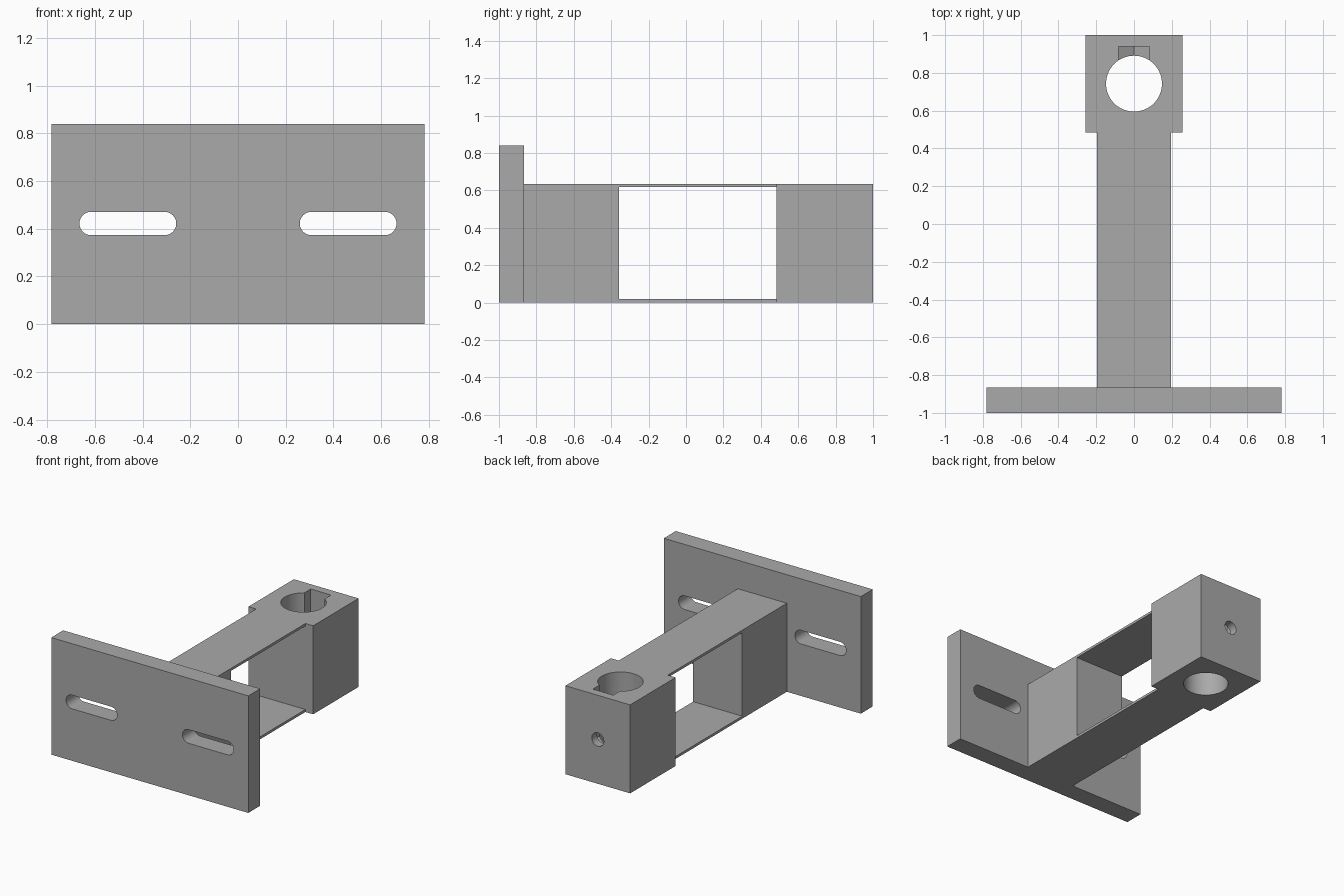
import bpy, bmesh, math
from mathutils import Vector

cube = bpy.data.objects.get("Cube")
if cube:
    bpy.data.objects.remove(cube, do_unlink=True)

grey = bpy.data.materials.new("plain grey")
grey.use_nodes = True
colour = (0.4, 0.4, 0.4, 1)
grey.diffuse_color = colour
grey.node_tree.nodes["Principled BSDF"].inputs["Base Color"].default_value = colour


def prism(name, outline, start, end, axis="z"):
    """Extrude an xy outline along z, or an xz outline along y."""
    def place(u, v, d):
        return Vector((u, v, d)) if axis == "z" else Vector((u, d, v))
    bm = bmesh.new()
    face = bm.faces.new([bm.verts.new(place(u, v, start)) for u, v in outline])
    side = bmesh.ops.extrude_face_region(bm, geom=[face])["geom"]
    moved = [g for g in side if isinstance(g, bmesh.types.BMVert)]
    bmesh.ops.translate(bm, verts=moved, vec=place(0, 0, end - start))
    bmesh.ops.recalc_face_normals(bm, faces=bm.faces)
    mesh = bpy.data.meshes.new(name)
    bm.to_mesh(mesh)
    bm.free()
    mesh.materials.append(grey)
    obj = bpy.data.objects.new(name, mesh)
    bpy.context.collection.objects.link(obj)
    return obj


def rect(u0, u1, v0, v1):
    return [(u0, v0), (u1, v0), (u1, v1), (u0, v1)]


def arc(cu, cv, r, a0, a1, steps):
    angles = [math.radians(a0 + (a1 - a0) * i / steps) for i in range(steps + 1)]
    return [(cu + r * math.cos(a), cv + r * math.sin(a)) for a in angles]


def circle(cu, cv, r, steps=64):
    return arc(cu, cv, r, 0, 360, steps)[:-1]


def finish(obj, cutters):
    """Cut the holes, then smooth only the round walls."""
    bpy.ops.object.select_all(action="DESELECT")
    obj.select_set(True)
    bpy.context.view_layer.objects.active = obj
    for cutter in cutters:
        cutter.hide_render = True
        mod = obj.modifiers.new("cut", "BOOLEAN")
        mod.operation, mod.solver, mod.object = "DIFFERENCE", "EXACT", cutter
        bpy.ops.object.modifier_apply(modifier=mod.name)
        bpy.data.objects.remove(cutter, do_unlink=True)
    bpy.ops.object.shade_smooth_by_angle(angle=math.radians(30))


# Mounting plate with two rounded slots
PLATE_BACK = -0.865
plate = prism("mounting_plate", rect(-0.782, 0.782, 0, 0.84), -1, PLATE_BACK, "y")
slots = []
for s in (-1, 1):
    mid, r, half = s * 0.462, 0.049, 0.154
    outline = arc(mid + half, 0.422, r, -90, 90, 20) + arc(mid - half, 0.422, r, 90, 270, 20)
    slots.append(prism("slot_cutter", outline, -1.1, -0.8, "y"))
finish(plate, slots)

# Arm and square clamp head in one extruded outline
ARM, HEAD, STEP, TOP = 0.195, 0.257, 0.485, 0.635
half = [(ARM, PLATE_BACK), (ARM, STEP), (HEAD, STEP), (HEAD, 1)]
outline = half + [(-x, y) for x, y in reversed(half)]
arm = prism("arm_and_clamp_head", outline, 0, TOP)

# Window through the arm, rod bore, nut trap with pointed floor, and screw hole
BORE_Y, MID_Z, NUT = 0.743, TOP / 2, 0.081
window = prism("window_cutter", [(-0.22, 0.018), (0.22, 0.018), (0.22, 0.617), (-0.22, 0.617)],
               -0.359, STEP, "y")
bore = prism("bore_cutter", circle(0, BORE_Y, 0.148), -0.1, 0.8)
nut_point = NUT / math.cos(math.radians(30))
trap = [(0, MID_Z - nut_point), (NUT, MID_Z - nut_point / 2), (NUT, 0.8),
        (-NUT, 0.8), (-NUT, MID_Z - nut_point / 2)]
nut_trap = prism("nut_trap_cutter", trap, BORE_Y, 0.94, "y")
screw = prism("screw_cutter", circle(0, MID_Z, 0.048, 32), BORE_Y, 1.1, "y")
finish(arm, [window, bore, nut_trap, screw])
